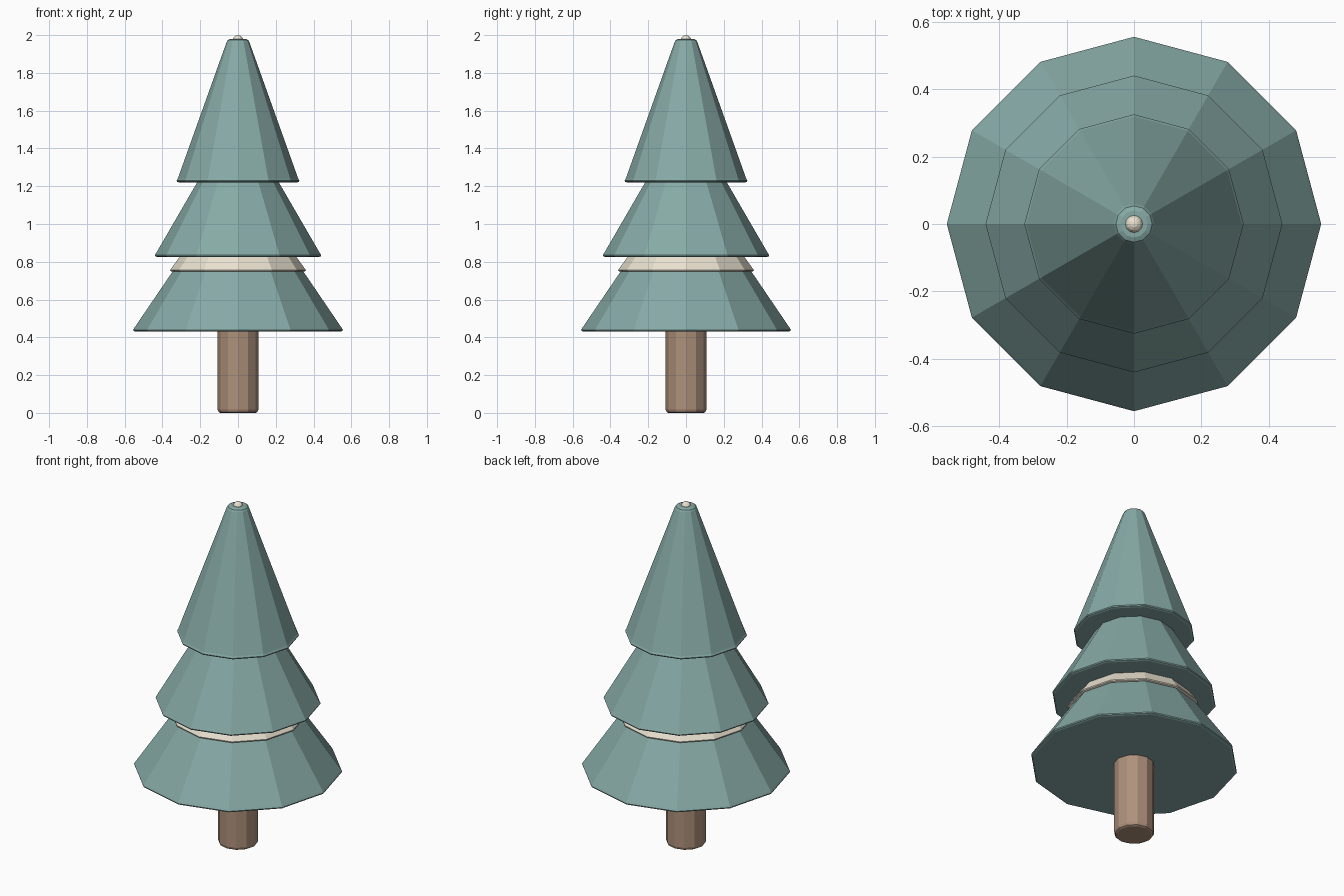
import bpy, bmesh
from math import cos, sin, pi

if "Cube" in bpy.data.objects:
    bpy.data.objects.remove(bpy.data.objects["Cube"])

SIDES = 12


def material(name, rgb):
    m = bpy.data.materials.new(name)
    m.diffuse_color = (*rgb, 1)
    m.use_nodes = True
    m.node_tree.nodes["Principled BSDF"].inputs["Base Color"].default_value = m.diffuse_color
    return m


teal = material("needle_green", (0.24, 0.40, 0.38))
brown = material("bark", (0.42, 0.28, 0.20))
cream = material("snow", (0.82, 0.76, 0.63))


def add_object(name, bm, mat):
    bmesh.ops.recalc_face_normals(bm, faces=bm.faces)
    mesh = bpy.data.meshes.new(name)
    bm.to_mesh(mesh)
    bm.free()
    mesh.materials.append(mat)
    bpy.context.collection.objects.link(bpy.data.objects.new(name, mesh))


def lathe(name, profile, mat):
    """Closed, faceted solid from (radius, height) points, bottom to top."""
    bm = bmesh.new()
    rings = [[bm.verts.new((r * cos(2 * pi * i / SIDES), r * sin(2 * pi * i / SIDES), z))
              for i in range(SIDES)] for r, z in profile]
    for a, b in zip(rings, rings[1:]):
        for i in range(SIDES):
            j = (i + 1) % SIDES
            bm.faces.new((a[i], a[j], b[j], b[i]))
    bm.faces.new(rings[0])
    bm.faces.new(rings[-1])
    add_object(name, bm, mat)


def tier(name, r, z, top_r, top_z):
    """Cone with a softened lower rim and a softened top."""
    lathe(name, [(r - 0.012, z), (r - 0.002, z + 0.004), (r, z + 0.010), (r - 0.006, z + 0.020),
                 (top_r + 0.006, top_z - 0.016), (top_r, top_z - 0.006), (top_r - 0.014, top_z)], teal)


# Trunk with rounded foot
lathe("trunk", [(0.093, 0), (0.103, 0.005), (0.108, 0.018), (0.108, 0.50)], brown)

# Three stacked foliage tiers
tier("lower_foliage", 0.555, 0.43, 0.18, 1.00)
tier("middle_foliage", 0.440, 0.825, 0.13, 1.375)
tier("upper_foliage", 0.325, 1.22, 0.054, 1.98)

# Snow band under the middle tier
lathe("snow_band", [(0.350, 0.748), (0.358, 0.751), (0.359, 0.757), (0.302, 0.835), (0.29, 0.838)], cream)

# Tiny ball at the tip
bm = bmesh.new()
bmesh.ops.create_uvsphere(bm, u_segments=12, v_segments=8, radius=0.027)
bmesh.ops.translate(bm, verts=bm.verts, vec=(0, 0, 1.973))
add_object("tip_ball", bm, cream)
